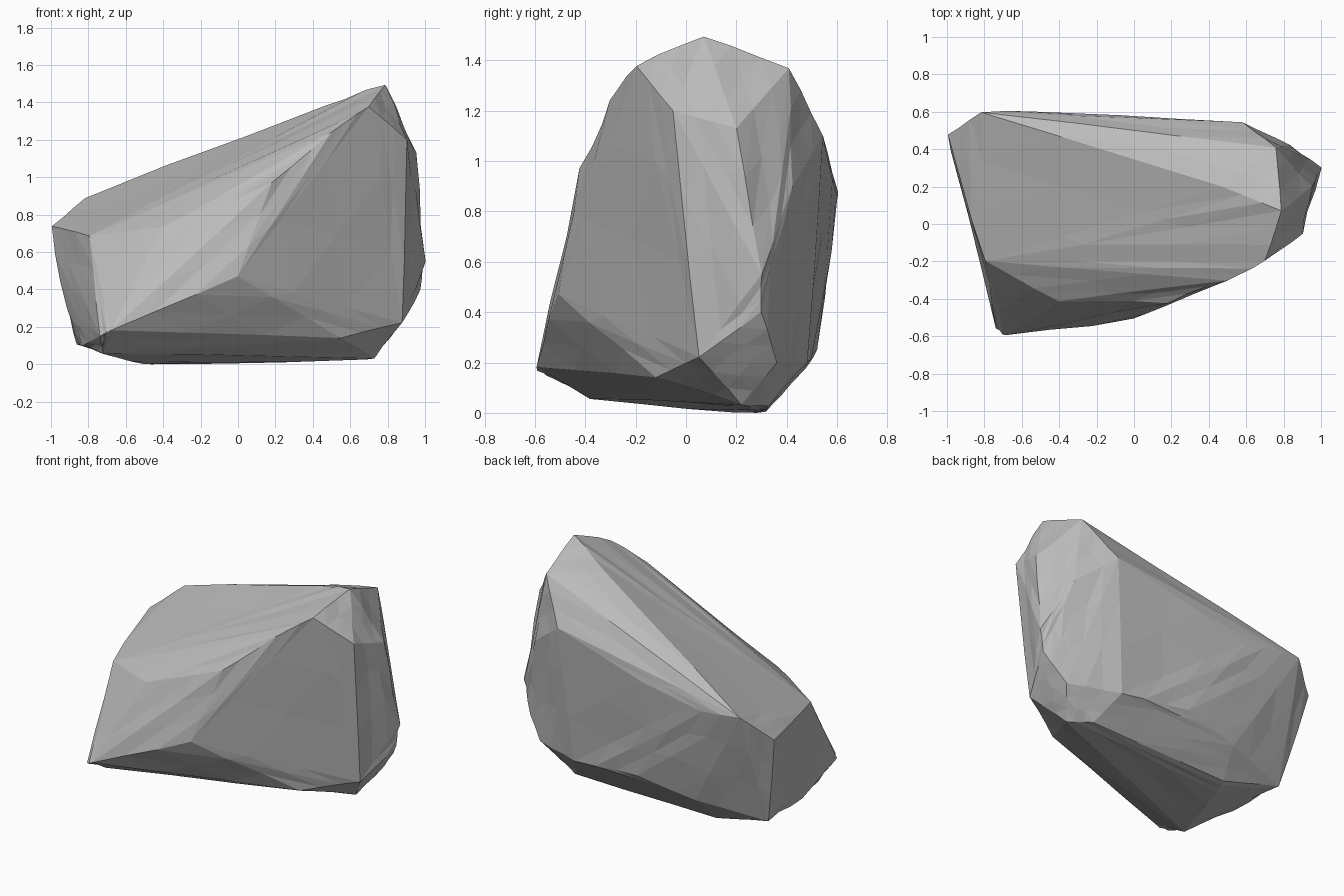
import bpy
import bmesh
import random
from mathutils import Vector

# Remove the default cube only
default_cube = bpy.data.objects.get("Cube")
if default_cube:
    bpy.data.objects.remove(default_cube, do_unlink=True)

random.seed(4)

# Corners of the boulder, grouped by the side they shape
corner_groups = {
    "crest": [(.70, -.2, 1.38), (.79, .07, 1.5), (.76, .41, 1.37), (.47, .2, 1.39)],
    "front": [(-.68, -.6, .18), (-.74, -.56, .15), (-.4, -.41, .73), (.18, -.42, .97),
              (.5, -.3, 1.24), (0, -.51, .47), (.55, -.12, .14)],
    "low_end": [(-.82, .6, .89), (-1, .48, .74), (-.8, -.2, .69),
                (-.92, .2, .3), (-.86, .35, .11)],
    "high_end": [(.9, -.05, 1.2), (.95, .2, 1.13), (1, .3, .55), (.98, .3, .4),
                 (.88, .05, .22), (.84, .36, .2)],
    "back": [(.4, .54, 1), (.58, .54, 1.1), (.83, .42, .9), (-.4, .6, .84),
             (0, .52, .25), (.5, .48, .2)],
    "underside": [(-.5, .2, 0), (-.45, .32, 0), (.73, .22, .03), (.6, .33, .02),
                  (-.72, -.38, .06), (-.83, -.05, .1), (-.4, .47, .17)],
}

# Flat-faced stone shell wrapped around the corners
bm = bmesh.new()
for group in corner_groups.values():
    for corner in group:
        bm.verts.new(corner)
hull = bmesh.ops.convex_hull(bm, input=bm.verts[:])
loose = [v for v in bm.verts if not v.link_faces]
bmesh.ops.delete(bm, geom=loose, context="VERTS")

# Chip the broad planes slightly, leaving the sharp corners in place
corners = set(bm.verts)
bmesh.ops.subdivide_edges(bm, edges=bm.edges[:], cuts=2, use_grid_fill=True)
bmesh.ops.triangulate(bm, faces=bm.faces[:])
bm.normal_update()
offsets = {v: v.normal * random.uniform(-.008, .006)
           for v in bm.verts if v not in corners}
for vert, offset in offsets.items():
    vert.co += offset
    vert.co.z = max(vert.co.z, 0)
bmesh.ops.recalc_face_normals(bm, faces=bm.faces[:])

mesh = bpy.data.meshes.new("boulder")
bm.to_mesh(mesh)
bm.free()
boulder = bpy.data.objects.new("boulder", mesh)
bpy.context.scene.collection.objects.link(boulder)

# Plain grey stone
stone = bpy.data.materials.new("stone_grey")
stone.use_nodes = True
grey = (.5, .5, .5, 1)
stone.diffuse_color = grey
stone.node_tree.nodes["Principled BSDF"].inputs["Base Color"].default_value = grey
mesh.materials.append(stone)
